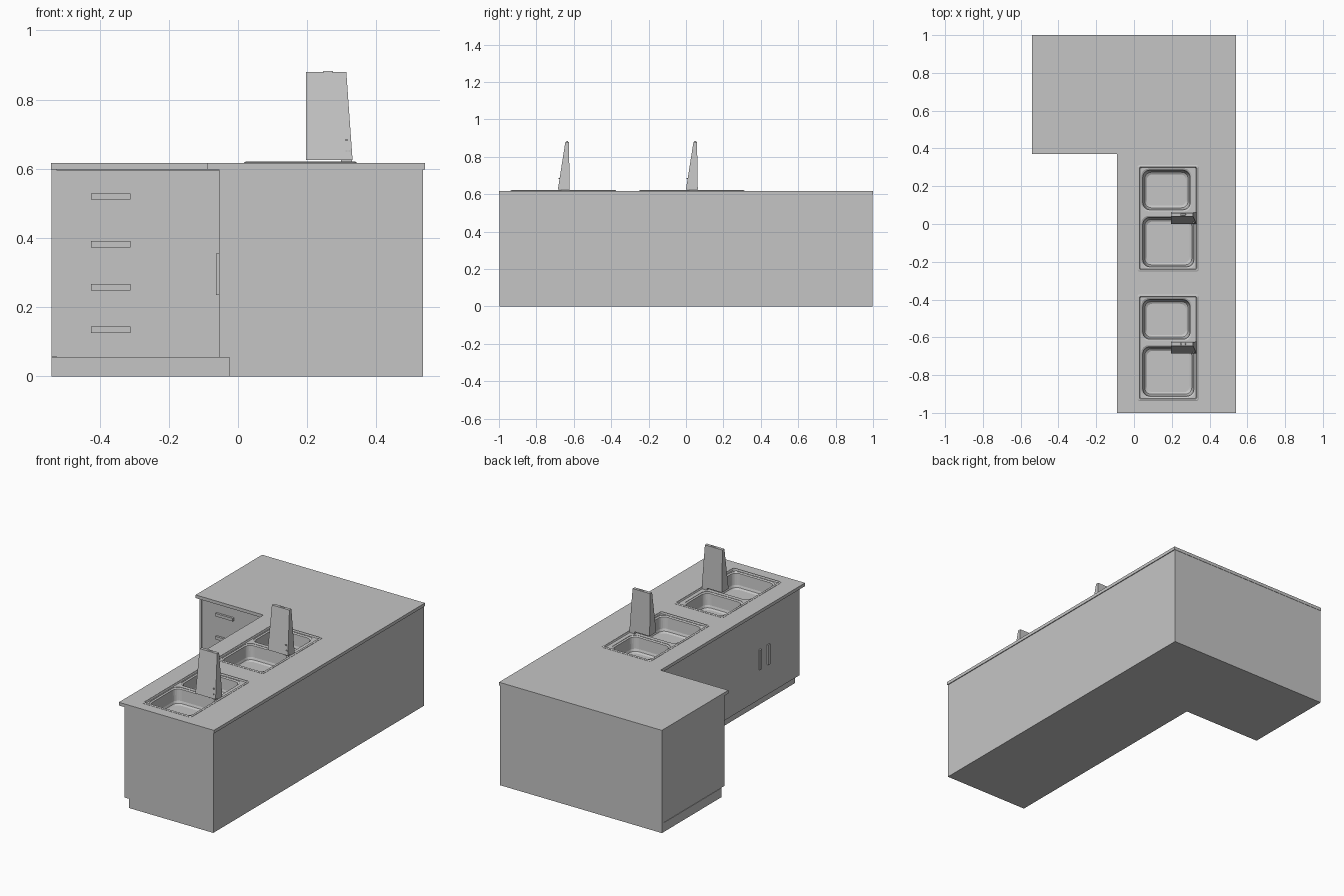
import bpy, bmesh, math

if "Cube" in bpy.data.objects:
    bpy.data.objects.remove(bpy.data.objects["Cube"])

grey = bpy.data.materials.new("plain grey")
grey.use_nodes = True
COLOUR = (0.56, 0.56, 0.56, 1)
grey.diffuse_color = COLOUR
grey.node_tree.nodes["Principled BSDF"].inputs["Base Color"].default_value = COLOUR


def finish(name, bm):
    bmesh.ops.recalc_face_normals(bm, faces=bm.faces)
    mesh = bpy.data.meshes.new(name)
    bm.to_mesh(mesh)
    bm.free()
    mesh.materials.append(grey)
    obj = bpy.data.objects.new(name, mesh)
    bpy.context.collection.objects.link(obj)
    return obj


def loft(name, rings):
    """Closed solid through a stack of rings with equal point counts."""
    bm = bmesh.new()
    loops = [[bm.verts.new(p) for p in ring] for ring in rings]
    for a, b in zip(loops, loops[1:]):
        for i in range(len(a)):
            j = (i + 1) % len(a)
            bm.faces.new((a[i], a[j], b[j], b[i]))
    bm.faces.new(loops[0])
    bm.faces.new(loops[-1])
    return finish(name, bm)


def rect(x0, x1, y0, y1, z):
    return [(x0, y0, z), (x1, y0, z), (x1, y1, z), (x0, y1, z)]


def box(name, x0, x1, y0, y1, z0, z1):
    return loft(name, [rect(x0, x1, y0, y1, z) for z in (z0, z1)])


def prism(name, outline, z0, z1):
    return loft(name, [[(x, y, z) for x, y in outline] for z in (z0, z1)])


def round_rect(x0, x1, y0, y1, r, z, inset=0, steps=6):
    x0, x1, y0, y1 = x0 + inset, x1 - inset, y0 + inset, y1 - inset
    corners = [(x1 - r, y1 - r), (x0 + r, y1 - r), (x0 + r, y0 + r), (x1 - r, y0 + r)]
    ring = []
    for k, (cx, cy) in enumerate(corners):
        for s in range(steps + 1):
            a = math.pi / 2 * (k + s / steps)
            ring.append((cx + r * math.cos(a), cy + r * math.sin(a), z))
    return ring


def cut(target, cutter):
    mod = target.modifiers.new("cut", "BOOLEAN")
    mod.operation = "DIFFERENCE"
    mod.solver = "EXACT"
    mod.object = cutter
    cutter.hide_render = True
    cutter.hide_set(True)


def l_shape(left, right, leg, front, back, inner):
    return [(leg, front), (right, front), (right, back), (left, back), (left, inner), (leg, inner)]


# Counter carcass, plinth and worktop
worktop = prism("worktop", l_shape(-0.54, 0.54, -0.09, -1, 1, 0.37), 0.598, 0.617)
carcass = prism("carcass", l_shape(-0.525, 0.535, -0.045, -0.998, 0.998, 0.415), 0.055, 0.598)
prism("plinth", l_shape(-0.539, 0.535, -0.025, -0.998, 0.998, 0.435), 0, 0.055)
box("back_edge_panel", -0.539, -0.525, 0.98, 0.998, 0.055, 0.598)
box("wing_end_panel", -0.539, -0.525, 0.405, 0.976, 0.057, 0.598)
box("drawer_front", -0.524, -0.055, 0.405, 0.415, 0.055, 0.596)
box("door_front", -0.055, -0.045, -0.985, 0.405, 0.055, 0.59)
box("leg_end_panel", -0.055, -0.045, -0.998, -0.988, 0.055, 0.598)

# Drawer pulls
for z in (0.135, 0.258, 0.382, 0.52):
    box("drawer_handle", -0.425, -0.31, 0.392, 0.405, z - 0.009, z + 0.009)

# Paired door pulls under each sink
for middle in (-0.66, 0.02):
    for side in (-1, 1):
        y = middle + side * 0.04
        box("door_handle", -0.064, -0.055, y - 0.009, y + 0.009, 0.235, 0.355)


def sink(y):
    """Double sink whose front edge sits at y, with its tap."""
    outer = (0.018, 0.343, y - 0.007, y + 0.557)
    basin = loft("sink", [round_rect(*outer, r, z, i) for r, z, i in (
        (0.01, 0.5, 0.008), (0.01, 0.617, 0.008), (0.012, 0.617, 0),
        (0.012, 0.6185, 0), (0.01, 0.621, 0.005), (0.01, 0.621, 0.01),
        (0.008, 0.613, 0.014))])
    pocket = loft("sink_pocket_cutter", [round_rect(*outer, 0.01, z, 0.008) for z in (0.5, 0.65)])
    cut(worktop, pocket)
    cut(carcass, pocket)
    # Large front bowl and small back bowl
    for size in ((0.038, 0.325, y + 0.01, y + 0.288), (0.038, 0.305, y + 0.312, y + 0.538)):
        bowl = loft("bowl_cutter", [round_rect(*size, r, z, i) for r, z, i in (
            (0.04, 0.64, 0), (0.04, 0.611, 0), (0.038, 0.606, 0.008),
            (0.036, 0.54, 0.014), (0.034, 0.527, 0.019), (0.03, 0.52, 0.03))])
        cut(basin, bowl)

    # Tapered wedge tap on a small foot
    t = y + 0.245
    loft("tap", [rect(0.197, 0.331, t, t + 0.063, 0.626),
                 rect(0.197, 0.313, t + 0.04, t + 0.059, 0.88)])
    box("tap_foot", 0.297, 0.33, t + 0.02, t + 0.062, 0.612, 0.626)
    loft("tap_cap", [round_rect(0.245, 0.275, t + 0.043, t + 0.056, 0.006, z, i)
                     for z, i in ((0.879, 0), (0.883, 0.002))])
    for x, z in ((0.314, 0.683), (0.314, 0.652), (0.322, 0.652)):
        box("tap_button", x - 0.003, x + 0.003, t + 0.002, t + 0.012, z - 0.003, z + 0.003)


for front_edge in (-0.93, -0.245):
    sink(front_edge)
